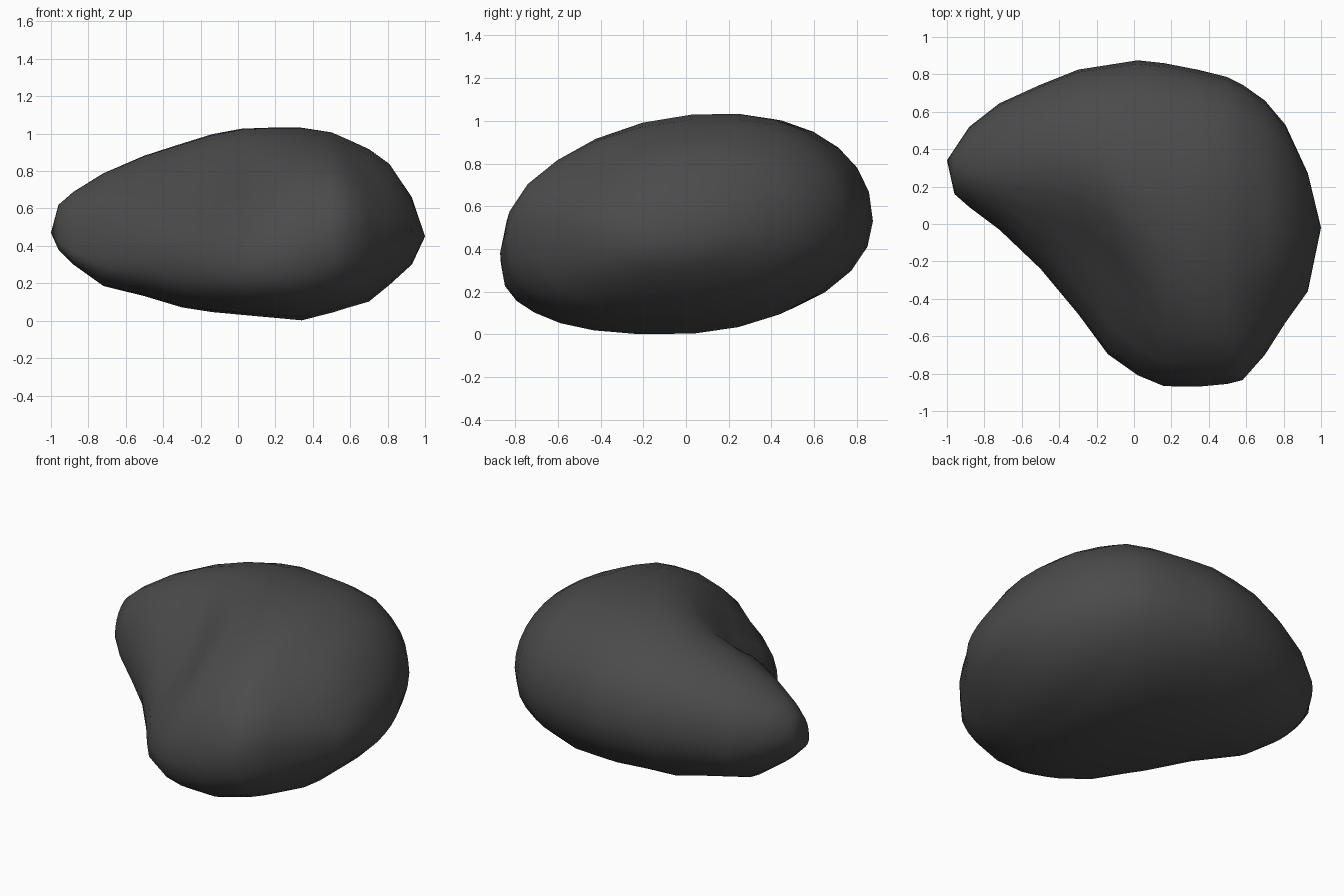
import bpy, bmesh
from math import cos, sin, pi, exp
from mathutils import Vector

# Cross-sections along x: x, front y, back y, bottom z, top z,
# height of the front bulge, y of the ridge, roundness of the front slope
SECTIONS = [
    (-0.96, 0.16, 0.40, 0.38, 0.62, 0.43, 0.30, 2.0),
    (-0.88, 0.09, 0.52, 0.30, 0.69, 0.37, 0.30, 2.0),
    (-0.72, -0.03, 0.645, 0.185, 0.79, 0.34, 0.32, 1.9),
    (-0.50, -0.24, 0.745, 0.13, 0.885, 0.34, 0.34, 1.7),
    (-0.30, -0.48, 0.825, 0.07, 0.95, 0.31, 0.32, 1.5),
    (-0.14, -0.69, 0.85, 0.045, 1.00, 0.29, 0.25, 1.45),
    (0.02, -0.80, 0.875, 0.03, 1.03, 0.29, 0.18, 1.6),
    (0.16, -0.865, 0.86, 0.017, 1.035, 0.33, 0.15, 1.8),
    (0.34, -0.87, 0.825, 0.0, 1.035, 0.38, 0.15, 1.95),
    (0.50, -0.855, 0.785, 0.04, 1.01, 0.44, 0.15, 2.0),
    (0.58, -0.835, 0.745, 0.065, 0.975, 0.48, 0.15, 1.95),
    (0.70, -0.70, 0.66, 0.10, 0.92, 0.50, 0.10, 1.9),
    (0.81, -0.53, 0.53, 0.19, 0.84, 0.49, 0.05, 2.0),
    (0.93, -0.36, 0.27, 0.30, 0.66, 0.47, 0.00, 2.0),
]
TIPS = ((-1, 0.34, 0.47), (1, -0.02, 0.45))
SIDES = 26

# Local pushes: centre, radius, offset
PUSHES = [
    ((-0.25, -0.10, 0.75), 0.22, (0.03, 0.04, -0.05)),   # valley, upper part
    ((-0.10, -0.38, 0.68), 0.20, (0.03, 0.04, -0.05)),   # valley, lower part
    ((0.00, -0.70, 0.38), 0.15, (0.0, -0.02, 0.03)),     # front nose
    ((0.75, -0.45, 0.80), 0.20, (-0.03, 0.0, -0.02)),    # flattened right shoulder
]


def section_point(row, a):
    """Superellipse point whose four quadrants have their own shape."""
    x, yf, yb, z0, z1, zf, ridge, n_front = row
    c, s = cos(a), sin(a)
    back, upper = c > 0, s > 0
    y_mid = ridge if upper else (yf + yb) / 2 - 0.05
    z_side = min(0.53, z0 + (z1 - z0) * 0.52) if back else zf
    n = (2.2 if back else n_front) if upper else (2.0 if back else 2.6)
    u, v = abs(c) ** (2 / n), abs(s) ** (2 / n)
    # the side height fades between front and back so the seams meet
    p = Vector((x, y_mid + ((yb if back else yf) - y_mid) * u,
                z_side + ((z1 if upper else z0) - z_side) * v))
    moved = p.copy()
    for centre, radius, offset in PUSHES:
        moved += Vector(offset) * exp(-((p - Vector(centre)).length / radius) ** 2)
    return moved


# Boulder: loft the sections and close both ends to a tip
bm = bmesh.new()
rings = [[bm.verts.new(section_point(r, 2 * pi * i / SIDES)) for i in range(SIDES)]
         for r in SECTIONS]
for a, b in zip(rings, rings[1:]):
    for i in range(SIDES):
        j = (i + 1) % SIDES
        bm.faces.new((a[i], a[j], b[j], b[i]))
for ring, tip in ((rings[0], TIPS[0]), (rings[-1], TIPS[1])):
    v = bm.verts.new(tip)
    for i in range(SIDES):
        bm.faces.new((ring[i], ring[(i + 1) % SIDES], v))
bmesh.ops.recalc_face_normals(bm, faces=bm.faces)
for f in bm.faces:
    f.smooth = True

mesh = bpy.data.meshes.new("boulder")
bm.to_mesh(mesh)
bm.free()
boulder = bpy.data.objects.new("boulder", mesh)
bpy.context.collection.objects.link(boulder)

# Dark stone colour
stone = bpy.data.materials.new("dark_stone")
stone.diffuse_color = (0.07, 0.07, 0.07, 1)
mesh.materials.append(stone)
